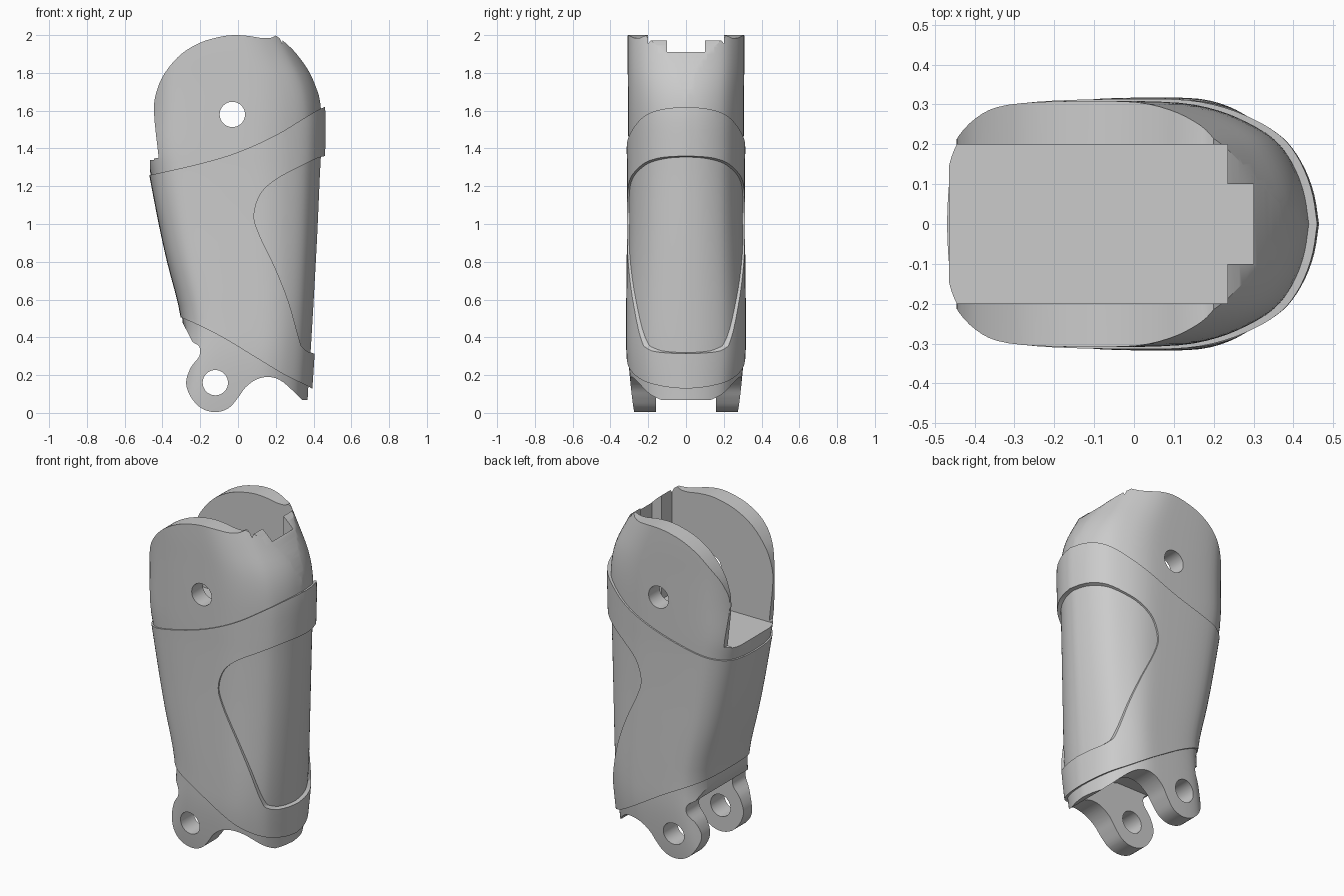
import bpy, bmesh, math
from mathutils import Vector

if "Cube" in bpy.data.objects:
    bpy.data.objects.remove(bpy.data.objects["Cube"])


def smooth(pts, n=4):
    """Open Catmull-Rom curve through the points."""
    p = [Vector(q) for q in pts]
    p = [2 * p[0] - p[1]] + p + [2 * p[-1] - p[-2]]
    out = []
    for i in range(1, len(p) - 2):
        a, b, c, d = p[i - 1:i + 3]
        for k in range(n):
            t = k / n
            out.append(0.5 * (2 * b + (c - a) * t + (2 * a - 5 * b + 4 * c - d) * t * t
                              + (3 * b - a - 3 * c + d) * t ** 3))
    out.append(p[-2])
    return [tuple(v) for v in out]


def make(name, rings):
    """Closed solid skinned over a list of equal-length rings."""
    bm = bmesh.new()
    vs = [[bm.verts.new(c) for c in r] for r in rings]
    n = len(vs[0])
    for a, b in zip(vs, vs[1:]):
        for i in range(n):
            bm.faces.new((a[i], a[(i + 1) % n], b[(i + 1) % n], b[i]))
    bm.faces.new(vs[0])
    bm.faces.new(vs[-1])
    bmesh.ops.recalc_face_normals(bm, faces=bm.faces)
    me = bpy.data.meshes.new(name)
    bm.to_mesh(me)
    bm.free()
    ob = bpy.data.objects.new(name, me)
    bpy.context.collection.objects.link(ob)
    return ob


def prism(name, poly, y=0.6):
    return make(name, [[(p[0], s, p[1]) for p in poly] for s in (-y, y)])


def boolean(ob, other, op):
    other.hide_render = True
    m = ob.modifiers.new("bool", 'BOOLEAN')
    m.operation, m.object, m.solver = op, other, 'EXACT'
    bpy.context.view_layer.objects.active = ob
    bpy.ops.object.modifier_apply(modifier=m.name)
    bpy.data.objects.remove(other, do_unlink=True)


# Horizontal cross-section: fraction from back to front, fraction of half width
half = smooth([(0, 0), (.005, .3), (.02, .55), (.05, .73), (.1, .87), (.17, .96), (.3, 1), (.5, 1.01),
               (.65, 1), (.75, .94), (.83, .84), (.89, .73), (.93, .61), (.965, .43), (.988, .23), (1, 0)], 3)
section = half + [(u, -v) for u, v in half[-2:0:-1]]
# Height, back x, front x, half width
levels = smooth([(-.05, -.36, .365, .265), (.1, -.345, .37, .285), (.3, -.305, .383, .303),
                 (.5, -.295, .395, .305), (.8, -.368, .412, .302), (1.0, -.412, .422, .3),
                 (1.25, -.46, .433, .3), (1.4, -.485, .44, .302), (1.6, -.485, .44, .304),
                 (1.75, -.485, .408, .305), (1.9, -.485, .33, .306), (2.05, -.485, .245, .305)], 4)


def loft(name, back, front, side):
    return make(name, [[(b - back + u * (f + front - b + back), v * (w + side), z)
                        for u, v in section] for z, b, f, w in levels])


# Inner body, trimmed to the front silhouette
shell = loft("shin_shell", 0, 0, 0)
dome = smooth([(-.42, 1.35), (-.445, 1.6), (-.425, 1.72), (-.38, 1.81), (-.3, 1.9), (-.2, 1.96),
               (-.1, 1.99), (-.02, 2.0), (.06, 1.995), (.12, 1.985), (.17, 1.985), (.2, 1.998)])
brow = smooth([(.2, 1.998), (.25, 1.96), (.31, 1.9), (.38, 1.8), (.425, 1.69), (.45, 1.6)])[1:]
foot = smooth([(.34, .068), (.24, .162), (.17, .19), (.1, .178), (.04, .135), (0, .08), (-.05, .025),
               (-.12, .004), (-.195, .025), (-.25, .085), (-.275, .16), (-.25, .24), (-.205, .3),
               (-.205, .35), (-.24, .375)])
boolean(shell, prism("silhouette", dome + brow + [(.6, 1.5), (.6, .065)] + foot
                     + [(-.305, .5), (-.6, .8), (-.6, 1.25), (-.465, 1.255), (-.465, 1.345)]), 'INTERSECT')

# Raised armour band with the front window left open
band = loft("armour_band", .008, .022, .009)
upper = smooth([(-.6, 1.23), (-.46, 1.26), (-.2, 1.32), (0, 1.38), (.2, 1.47), (.35, 1.56), (.46, 1.62), (.6, 1.65)])
lower = smooth([(.6, .0), (.4, .125), (.25, .2), (.1, .29), (-.1, .41), (-.3, .505), (-.6, .62)])
boolean(band, prism("band_outline", upper + lower), 'INTERSECT')
window = smooth([(.6, 1.385), (.46, 1.36), (.4, 1.34), (.3, 1.29), (.2, 1.235), (.12, 1.16), (.085, 1.05),
                 (.11, .95), (.2, .76), (.27, .58), (.325, .385), (.345, .345), (.4, .315), (.6, .29)])
boolean(band, prism("window_outline", window), 'DIFFERENCE')
boolean(shell, band, 'UNION')

# Knee slot with stepped front channel, and ankle slot
knee = [(-.8, -.2), (.235, -.2), (.235, -.1), (.3, -.1), (.3, .1), (.235, .1), (.235, .2), (-.8, .2)]
boolean(shell, make("knee_slot", [[(x, y, z) for x, y in knee] for z in (1.34, 2.3)]), 'DIFFERENCE')
ankle = [(-.8, -.3), (-.8, .37), (-.02, .37), (.1, .34), (.22, .25), (.3, .14), (.34, -.3)]
boolean(shell, prism("ankle_slot", ankle, .16), 'DIFFERENCE')

# Pivot holes
for x, z in ((-.03, 1.58), (-.12, .16)):
    ring = [(x + .067 * math.cos(i * math.tau / 40), z + .067 * math.sin(i * math.tau / 40)) for i in range(40)]
    boolean(shell, prism("pivot_hole", ring), 'DIFFERENCE')

bpy.ops.object.select_all(action='DESELECT')
shell.select_set(True)
bpy.context.view_layer.objects.active = shell
bpy.ops.object.shade_smooth_by_angle(angle=math.radians(30))
